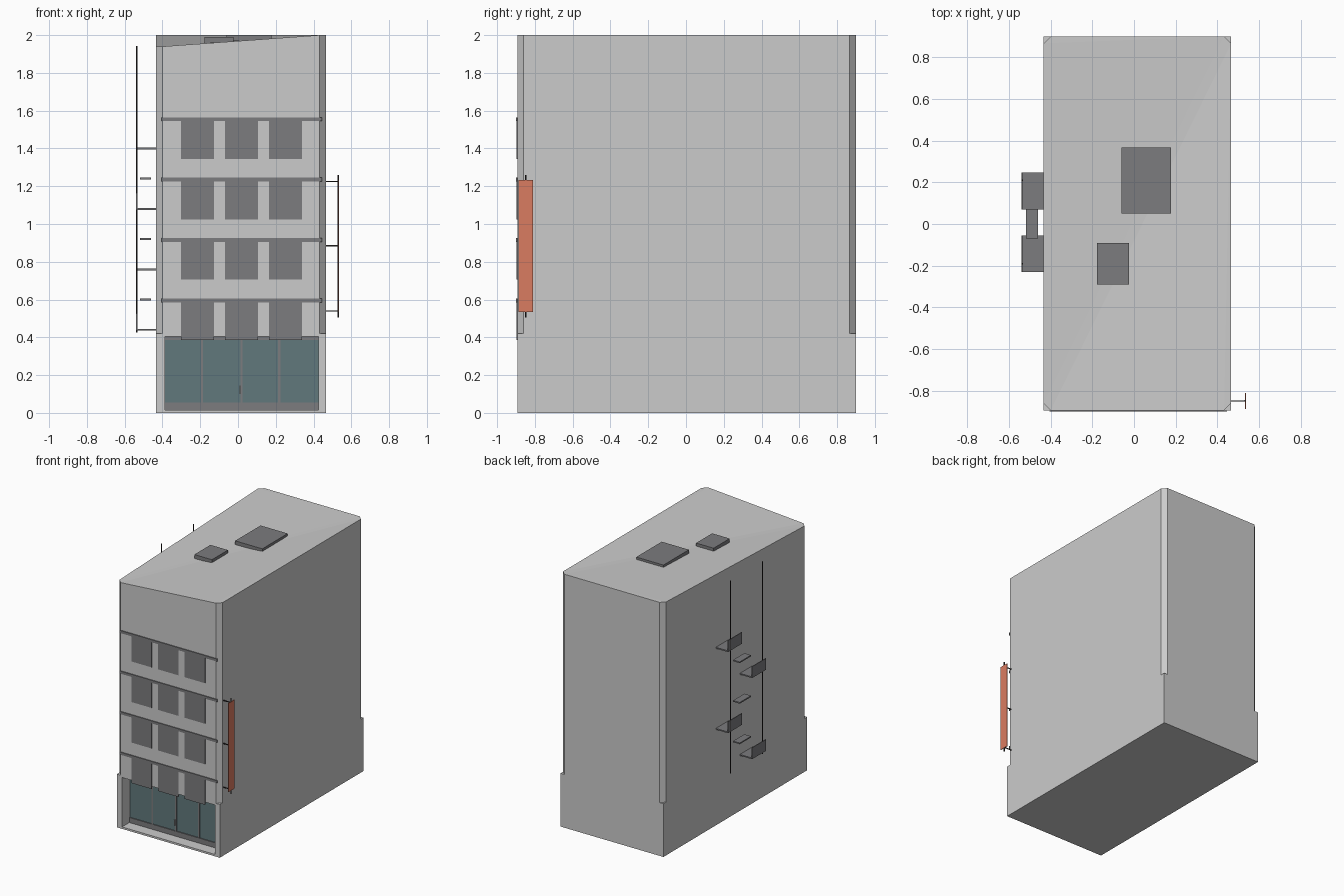
import bpy, bmesh

if "Cube" in bpy.data.objects:
    bpy.data.objects.remove(bpy.data.objects["Cube"])

def material(name, rgb):
    m = bpy.data.materials.new(name)
    m.diffuse_color = (*rgb, 1)
    m.use_nodes = True
    m.node_tree.nodes["Principled BSDF"].inputs["Base Color"].default_value = m.diffuse_color
    return m

DARK = material("dark_grey", (0.2, 0.2, 0.21))
BLACK = material("dark_metal", (0.03, 0.025, 0.025))
GLASS = material("teal_glass", (0.12, 0.19, 0.2))
ORANGE = material("orange", (0.7, 0.2, 0.12))
PALE = material("pale_metal", (0.75, 0.75, 0.75))

def finish(name, bm, mat=None):
    bmesh.ops.recalc_face_normals(bm, faces=bm.faces)
    me = bpy.data.meshes.new(name)
    bm.to_mesh(me)
    bm.free()
    ob = bpy.data.objects.new(name, me)
    bpy.context.collection.objects.link(ob)
    if mat:
        me.materials.append(mat)
    return ob

def box(name, x, y, z, mat=None):
    """Box from (min, max) ranges on each axis."""
    bm = bmesh.new()
    bmesh.ops.create_cube(bm, size=1)
    for v in bm.verts:
        for i, (lo, hi) in enumerate((x, y, z)):
            v.co[i] = hi if v.co[i] > 0 else lo
    return finish(name, bm, mat)

def rod(name, x, y, z0, z1, r, mat=BLACK):
    bm = bmesh.new()
    bmesh.ops.create_cone(bm, cap_ends=True, segments=8, radius1=r, radius2=r, depth=z1 - z0)
    bmesh.ops.translate(bm, verts=bm.verts, vec=(x, y, (z0 + z1) / 2))
    return finish(name, bm, mat)

# Main block: square base, chamfered corners above, roof dipping at the front left
X0, X1, Y0, Y1, C, ZC = -0.433, 0.466, -0.893, 0.9, 0.034, 0.42
bm = bmesh.new()
corners = [(X0, Y0), (X1, Y0), (X1, Y1), (X0, Y1)]
plan = [(X0, Y0 + C), (X0 + C, Y0), (X1 - C, Y0), (X1, Y0 + C),
        (X1, Y1 - C), (X1 - C, Y1), (X0 + C, Y1), (X0, Y1 - C)]
low = [bm.verts.new((x, y, 0)) for x, y in corners]
mid = [bm.verts.new((x, y, ZC)) for x, y in corners]
oct_ = [bm.verts.new((x, y, ZC)) for x, y in plan]
top = [bm.verts.new((x, y, 1.94 if i < 2 else 2.0)) for i, (x, y) in enumerate(plan)]
bm.faces.new(low[::-1])
for i in range(4):
    j = (i + 1) % 4
    a, b = oct_[2 * i + 1], oct_[(2 * i + 2) % 8]
    bm.faces.new((low[i], low[j], mid[j], b, a, mid[i]))
    bm.faces.new((oct_[2 * i], mid[i], a))
for i in range(8):
    j = (i + 1) % 8
    bm.faces.new((oct_[i], oct_[j], top[j], top[i]))
for f in ((1, 2, 4), (2, 3, 4), (1, 4, 5), (1, 5, 0), (0, 5, 7), (7, 5, 6)):
    bm.faces.new([top[k] for k in f])
body = finish("building_body", bm)

# Shop front recess
RX, RZ, RY = (-0.387, 0.425), (0.015, 0.405), -0.79
cutter = box("recess_cutter", RX, (-1.0, RY), RZ)
cutter.hide_render = True
cutter.hide_viewport = True
mod = body.modifiers.new("recess", "BOOLEAN")
mod.operation, mod.solver, mod.object = "DIFFERENCE", "EXACT", cutter

# Shop frame, glazing, mullions and handle
box("shop_sill", RX, (RY - 0.012, RY), (0.015, 0.055), DARK)
box("shop_head", RX, (RY - 0.012, RY), (0.385, 0.405), DARK)
box("shop_glass", RX, (RY - 0.005, RY), (0.055, 0.385), GLASS)
for x in (-0.19, 0.018, 0.218):
    box("shop_mullion", (x - 0.006, x + 0.006), (RY - 0.01, RY), (0.055, 0.385), DARK)
box("door_handle", (0.008, 0.014), (RY - 0.02, RY - 0.005), (0.1, 0.145), PALE)

# Facade bands with three windows hanging below each
for k in range(4):
    z = 0.585 + 0.32 * k
    box("facade_band", (-0.405, 0.445), (-0.9, Y0), (z, z + 0.02), DARK)
    for x in (-0.303, -0.07, 0.163):
        box("window", (x, x + 0.177), (-0.897, Y0 + 0.002), (z - 0.2, z), DARK)

# Roof hatches
box("large_hatch", (-0.06, 0.177), (0.05, 0.367), (1.95, 2.0), DARK)
box("small_hatch", (-0.178, -0.025), (-0.29, -0.09), (1.94, 1.99), DARK)

# Hanging sign on three arms
box("sign_panel", (0.531, 0.536), (-0.886, -0.809), (0.533, 1.233), ORANGE)
rod("sign_pole", 0.532, -0.848, 0.505, 1.26, 0.004)
for z in (0.54, 0.885, 1.225):
    box("sign_arm", (0.46, 0.532), (-0.851, -0.845), (z - 0.003, z + 0.003), BLACK)

# Side escape: poles, alternating balconies with outer guards, and landings between
for y in (0.21, -0.19):
    rod("escape_pole", -0.536, y, 0.425, 1.943, 0.004)
for k in range(4):
    z, y = 0.44 + 0.32 * k, (-0.23, 0.07)[k % 2]
    box("balcony_floor", (-0.536, X0), (y, y + 0.176), (z - 0.005, z + 0.005), DARK)
    box("balcony_guard", (-0.539, -0.533), (y, y + 0.176), (z - 0.005, z + 0.085), DARK)
    if k < 3:
        box("landing", (-0.518, -0.46), (-0.07, 0.07), (z + 0.155, z + 0.165), DARK)
